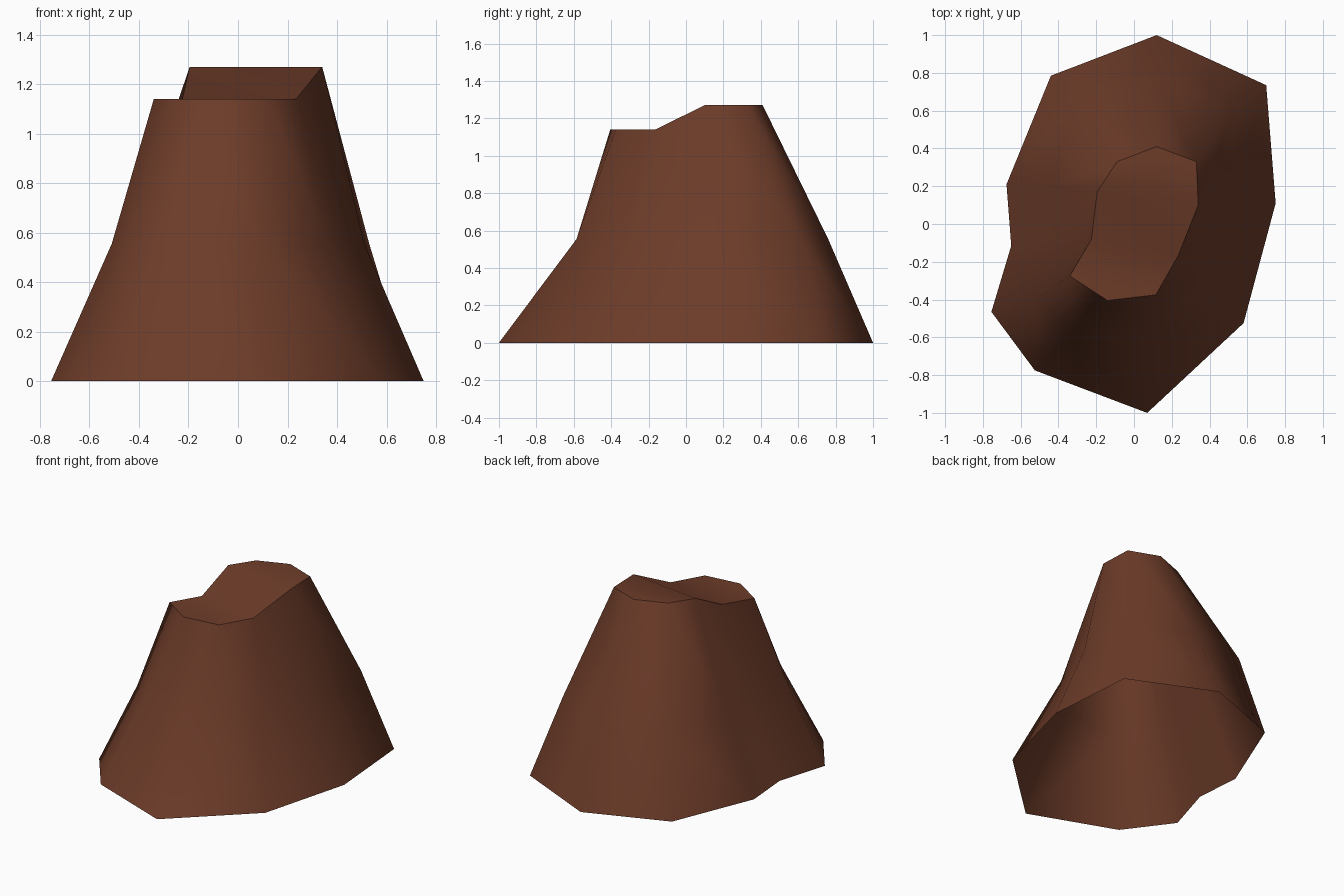
import bpy, bmesh

if "Cube" in bpy.data.objects:
    bpy.data.objects.remove(bpy.data.objects["Cube"])

# Outlines of the rock, clockwise from the back point (seen from above)
BASE = [(.12, 1), (.70, .735), (.75, .11), (.58, -.525), (.07, -1),
        (-.525, -.775), (-.755, -.465), (-.65, -.115), (-.675, .21), (-.44, .785)]
MIDDLE = [(.12, .76), (.53, .61), (.51, .11), (.37, -.29), (.10, -.585),
          (-.33, -.58), (-.51, -.39), (-.41, -.09), (-.44, .20), (-.32, .67)]
TOP = [(.12, .41), (.33, .33), (.34, .10), (.235, -.165), (.115, -.375),
       (-.14, -.405), (-.34, -.275), (-.225, -.08), (-.195, .17), (-.09, .33)]
LOW, HIGH = 1.14, 1.27

bm = bmesh.new()


def ring(outline, height):
    return [bm.verts.new((x, y, height(y))) for x, y in outline]


rings = [ring(BASE, lambda y: 0),
         ring(MIDDLE, lambda y: .555),
         ring(TOP, lambda y: HIGH if y > 0 else LOW)]

# Sides, open underneath
n = len(BASE)
for lower, upper in zip(rings, rings[1:]):
    for i in range(n):
        j = (i + 1) % n
        bm.faces.new((lower[i], upper[i], upper[j], lower[j]))

# Stepped top: high shelf, slope, low shelf
top = rings[-1]
for shelf in ([8, 9, 0, 1, 2], [2, 3, 7, 8], [3, 4, 5, 6, 7]):
    bm.faces.new([top[i] for i in reversed(shelf)])

# Smooth all over, with a crisp rim
for f in bm.faces:
    f.smooth = True
for i in range(n):
    bm.edges.get((top[i], top[(i + 1) % n])).smooth = False

mesh = bpy.data.meshes.new("rock_mound")
bm.to_mesh(mesh)
bm.free()

brown = bpy.data.materials.new("dark brown rock")
brown.diffuse_color = (.152, .045, .022, 1)
brown.use_nodes = True
brown.node_tree.nodes["Principled BSDF"].inputs["Base Color"].default_value = brown.diffuse_color
mesh.materials.append(brown)
bpy.context.collection.objects.link(bpy.data.objects.new("rock_mound", mesh))
